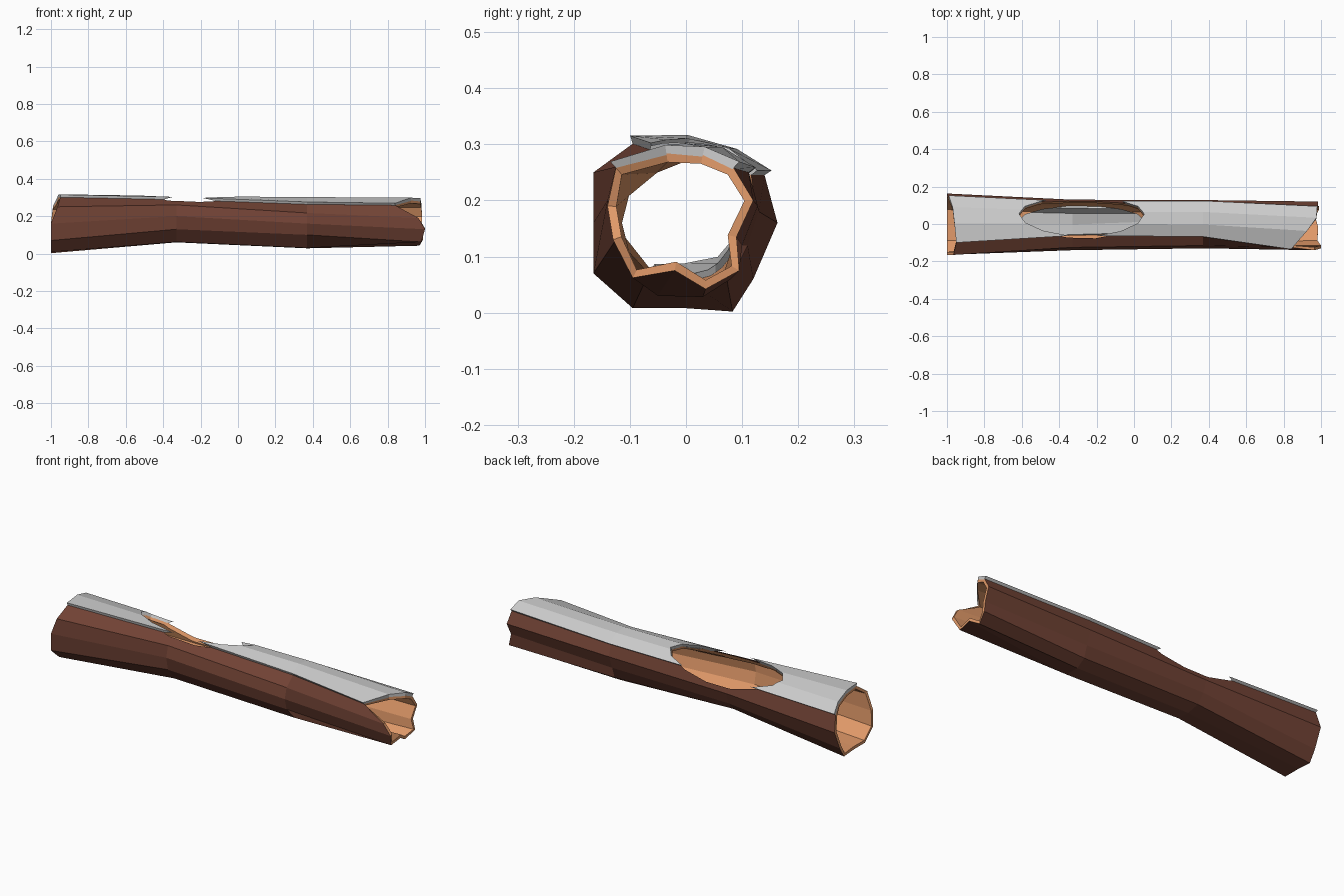
import bpy, bmesh, math
from mathutils import Vector

if "Cube" in bpy.data.objects:
    bpy.data.objects.remove(bpy.data.objects["Cube"])


def material(name, color):
    m = bpy.data.materials.new(name)
    m.diffuse_color = (*color, 1)
    m.use_nodes = True
    m.node_tree.nodes["Principled BSDF"].inputs["Base Color"].default_value = m.diffuse_color
    return m


BARK = material("bark", (0.165, 0.055, 0.035))
WOOD = material("wood", (0.75, 0.32, 0.14))

# Log cross-sections (y, z), 12 points each, starting at the front of the top
SECTIONS = [
    [(-.095, .301), (0, .302), (.085, .278), (.14, .245), (.163, .16), (.12, .06),
     (.083, .002), (0, .008), (-.095, .008), (-.165, .07), (-.165, .16), (-.165, .25)],
    [(-.058, .288), (0, .292), (.06, .28), (.108, .245), (.13, .18), (.11, .12),
     (.07, .075), (0, .06), (-.07, .062), (-.125, .13), (-.14, .2), (-.125, .26)],
    [(-.06, .263), (0, .287), (.06, .281), (.112, .25), (.128, .19), (.1, .12),
     (.08, .06), (.03, .028), (-.05, .03), (-.115, .1), (-.13, .16), (-.115, .217)],
    [(-.125, .258), (-.035, .284), (.03, .281), (.085, .258), (.12, .2), (.09, .135),
     (.095, .075), (.035, .042), (-.02, .075), (-.095, .062), (-.13, .13), (-.14, .19)],
]
# Ragged ends: x per point at each end, constant in between
STATIONS = [
    [-.95, -.96, -.97, -.99, -1, -1, -1, -1, -1, -1, -1, -.965],
    [-.33] * 12,
    [.37] * 12,
    [.84, .925, .975, .98, .985, .98, .99, .97, .985, .98, 1, .965],
]


def layer(offset):
    """The four rings of the log, moved outward by offset."""
    rings = []
    for sec, xs in zip(SECTIONS, STATIONS):
        pts = [Vector((y, z)) for y, z in sec]
        ring = []
        for i, p in enumerate(pts):
            t = pts[(i + 1) % 12] - pts[i - 1]
            n = Vector((-t.y, t.x)).normalized()
            q = p + n * offset
            ring.append((xs[i], q.x, q.y))
        rings.append(ring)
    return rings


def shell(name, outer, inner, closed, mats=()):
    """Thick lofted wall between two layers; slot 0 outside, slot 1 elsewhere."""
    bm = bmesh.new()
    a, b = ([[bm.verts.new(p) for p in r] for r in lay] for lay in (outer, inner))
    n, last = len(a[0]), len(a) - 1
    second = 1 if len(mats) > 1 else 0

    def quad(*v, mat=second):
        bm.faces.new(v).material_index = mat

    for j in range(n if closed else n - 1):
        k = (j + 1) % n
        for i in range(last):
            quad(a[i][j], a[i + 1][j], a[i + 1][k], a[i][k], mat=0)
            quad(b[i][j], b[i][k], b[i + 1][k], b[i + 1][j])
        quad(a[0][j], a[0][k], b[0][k], b[0][j])
        quad(a[last][j], b[last][j], b[last][k], a[last][k])
    if not closed:
        for i in range(last):
            for j in (0, n - 1):
                quad(a[i][j], a[i + 1][j], b[i + 1][j], b[i][j])
    return finish(name, bm, mats)


def finish(name, bm, mats=()):
    bmesh.ops.recalc_face_normals(bm, faces=bm.faces)
    me = bpy.data.meshes.new(name)
    bm.to_mesh(me)
    bm.free()
    for m in mats:
        me.materials.append(m)
    ob = bpy.data.objects.new(name, me)
    bpy.context.collection.objects.link(ob)
    return ob


def cutter(name, center, tilt, rx, ry, low, high):
    """Hidden elliptical prism along its tilted z axis."""
    bm = bmesh.new()
    rings = [[bm.verts.new((rx * math.cos(math.tau * i / 14), ry * math.sin(math.tau * i / 14), z))
              for i in range(14)] for z in (low, high)]
    for r in rings:
        bm.faces.new(r)
    for i in range(14):
        k = (i + 1) % 14
        bm.faces.new((rings[0][i], rings[0][k], rings[1][k], rings[1][i]))
    for f in bm.faces:
        f.material_index = 1
    ob = finish(name, bm, (BARK, WOOD))
    ob.location = center
    ob.rotation_euler.x = -math.radians(tilt)
    ob.hide_render = True
    ob.hide_set(True)
    return ob


def boolean(ob, cut, op):
    mod = ob.modifiers.new("cut", 'BOOLEAN')
    mod.object, mod.operation, mod.solver = cut, op, 'EXACT'


def part(rings, start, stop):
    return [r[start:stop] for r in rings]


# Hollow log
log = shell("hollow_log", layer(0), layer(-.016), True, (BARK, WOOD))

# Covering over the top of the log
cover = shell("top_cover", part(layer(.015), 0, 4), part(layer(-.003), 0, 4), False)

# Patch lying on the floor below the opening
patch = shell("floor_patch", part(layer(-.028), 5, 9), part(layer(-.012), 5, 9), False)

# Knot hole through the upper back side
hole = cutter("hole_cutter", (-.28, .03, .255), 29, .335, .106, -.07, .15)
boolean(log, hole, 'DIFFERENCE')
boolean(cover, hole, 'DIFFERENCE')
outline = cutter("patch_cutter", (-.28, .018, .1), 0, .335, .08, -.1, .1)
boolean(patch, outline, 'INTERSECT')
# The covering and patch stay plain grey
for ob in (cover, patch):
    ob.modifiers["cut"].material_mode = 'INDEX'
